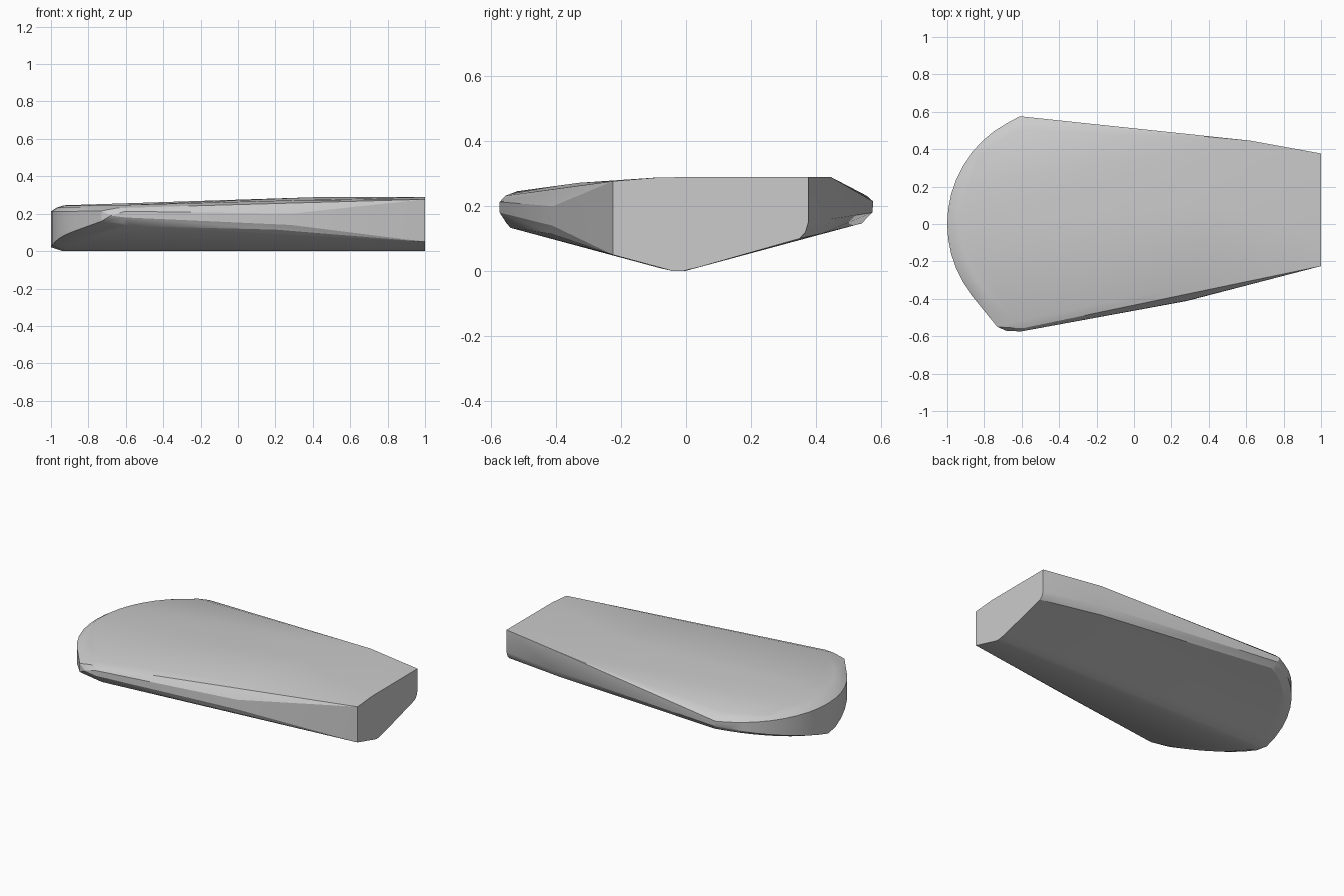
import bpy, bmesh, math

if "Cube" in bpy.data.objects:
    bpy.data.objects.remove(bpy.data.objects["Cube"])


def belly(y):
    """Height of the shallow V-shaped underside at y."""
    return max(0.0, 0.27 * abs(y + 0.025) - 0.006)


pts = []

# Rounded end: wall on an arc, with inset lower and upper bevel rings
cx, r = -0.387, 0.613
for i in range(19):
    a = math.radians(110.5 + i * 139 / 18)
    c, s = math.cos(a), math.sin(a)
    y = r * s
    pts += [(cx + r * c, y, belly(y) + 0.02 if abs(y) < 0.5 else 0.18),
            (cx + r * c, y, 0.213),
            (cx + (r - 0.03) * c, y * 0.97, 0.232)]
    yb = (r - 0.035) * s
    pts.append((cx + (r - 0.06) * c, yb, belly(yb)))
    pts.append((cx + (r - 0.07) * c, (r - 0.08) * s, 0.245))

# Front side: lower edge, widest line and upper edge
pts += [(-0.73, -0.55, 0.16), (-0.73, -0.55, 0.215), (-0.68, -0.572, 0.19),
        (-0.60, -0.567, 0.195), (-0.62, -0.555, 0.15), (-0.65, -0.555, 0.23),
        (-0.63, -0.52, 0.246), (0.28, -0.412, 0.14), (0.28, -0.41, 0.20),
        (0.20, -0.415, 0.115), (0.30, -0.33, 0.272)]

# Back side: shoulder edge and lower edge
pts += [(-0.61, 0.576, 0.20), (-0.61, 0.576, 0.215), (-0.61, 0.545, 0.155),
        (-0.63, 0.505, 0.25), (0.62, 0.446, 0.29), (0.62, 0.446, 0.16),
        (0.60, 0.42, 0.116), (0.40, 0.10, 0.288)]

# Flat cut end and the keel line
end = [(-0.225, 0.05), (-0.09, 0.013), (-0.047, 0.002), (-0.003, 0.002),
       (0.04, 0.012), (0.35, 0.10), (0.368, 0.12), (0.377, 0.15),
       (0.377, 0.29), (-0.08, 0.289), (-0.225, 0.277)]
pts += [(1.0, y, z) for y, z in end]
pts += [(x, y, 0.0) for x in (-0.92, 1.0) for y in (-0.04, -0.01)]

# Wrap the points into one closed convex body
bm = bmesh.new()
for p in pts:
    bm.verts.new(p)
hull = bmesh.ops.convex_hull(bm, input=bm.verts)
loose = {g for k in ("geom_interior", "geom_unused") for g in hull[k]
         if isinstance(g, bmesh.types.BMVert)}
bmesh.ops.delete(bm, geom=list(loose), context='VERTS')
bmesh.ops.dissolve_limit(bm, angle_limit=math.radians(1),
                         verts=bm.verts, edges=bm.edges)
bmesh.ops.recalc_face_normals(bm, faces=bm.faces)

mesh = bpy.data.meshes.new("tapered_body")
bm.to_mesh(mesh)
bm.free()
body = bpy.data.objects.new("tapered_body", mesh)
bpy.context.collection.objects.link(body)
bpy.context.view_layer.objects.active = body
body.select_set(True)
bpy.ops.object.shade_smooth_by_angle(angle=math.radians(20))
